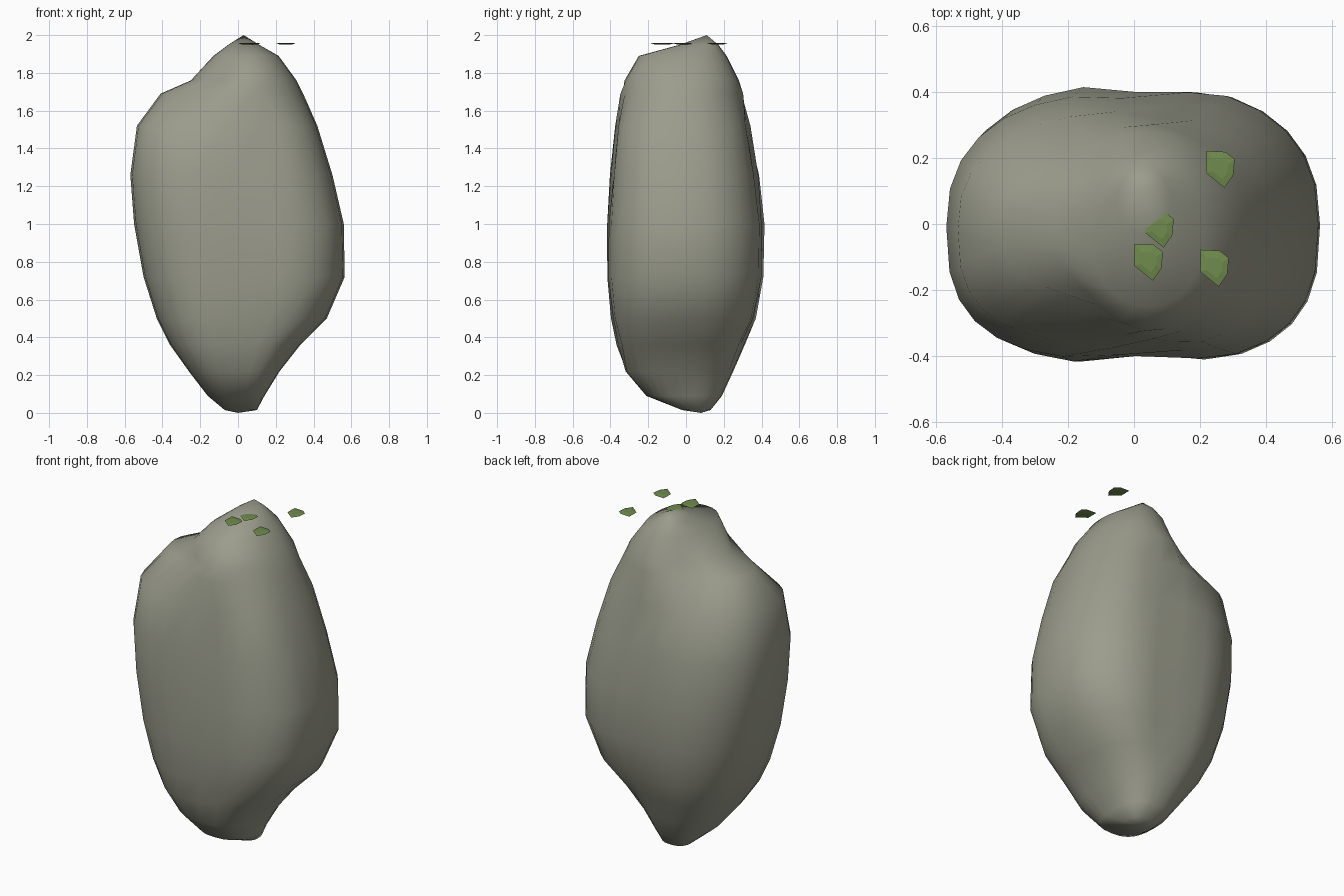
import bpy, bmesh, math

if "Cube" in bpy.data.objects:
    bpy.data.objects.remove(bpy.data.objects["Cube"])


def material(name, rgb):
    m = bpy.data.materials.new(name)
    m.diffuse_color = (*rgb, 1)
    m.use_nodes = True
    m.node_tree.nodes["Principled BSDF"].inputs["Base Color"].default_value = m.diffuse_color
    return m


stone = material("grey green stone", (0.33, 0.335, 0.265))
moss = material("moss green", (0.16, 0.26, 0.075))


def finish(bm, name, mat, smooth):
    bmesh.ops.recalc_face_normals(bm, faces=bm.faces)
    for f in bm.faces:
        f.smooth = smooth
    me = bpy.data.meshes.new(name)
    bm.to_mesh(me)
    bm.free()
    me.materials.append(mat)
    ob = bpy.data.objects.new(name, me)
    bpy.context.collection.objects.link(ob)
    return ob


def loft(bm, rings):
    for a, b in zip(rings, rings[1:]):
        n = len(a)
        for i in range(n):
            j = (i + 1) % n
            bm.faces.new((a[i], a[j], b[j], b[i]))


# Boulder: cross-sections as z, x min, x max, y min, y max
SECTIONS = [
    (0.015, -0.07, 0.10, -0.02, 0.13),
    (0.09, -0.16, 0.14, -0.21, 0.19),
    (0.22, -0.26, 0.22, -0.32, 0.25),
    (0.36, -0.36, 0.33, -0.375, 0.32),
    (0.50, -0.43, 0.47, -0.405, 0.38),
    (0.72, -0.50, 0.565, -0.425, 0.42),
    (1.00, -0.55, 0.56, -0.425, 0.425),
    (1.26, -0.57, 0.50, -0.41, 0.395),
    (1.52, -0.535, 0.42, -0.39, 0.355),
    (1.69, -0.41, 0.345, -0.355, 0.31),
    (1.76, -0.25, 0.31, -0.325, 0.28),
    (1.89, -0.13, 0.215, -0.25, 0.215),
    (1.95, -0.05, 0.11, -0.03, 0.17),
]
SEG = 28


def rounded(v, power):
    return math.copysign(abs(v) ** (2 / power), v)


bm = bmesh.new()
rings = []
for z, x0, x1, y0, y1 in SECTIONS:
    ring = []
    for i in range(SEG):
        a = 2 * math.pi * i / SEG
        # front corners are squarer than the back ones
        power = 2.8 if math.sin(a) < 0 else 2.4
        if z > 1.6:
            power = 2.2
        x = (x0 + x1) / 2 + (x1 - x0) / 2 * rounded(math.cos(a), power)
        y = (y0 + y1) / 2 + (y1 - y0) / 2 * rounded(math.sin(a), power)
        # shallow upright grooves in the front and back
        y *= 1 - 0.08 * math.exp(-((x - 0.07) / 0.11) ** 2) * (0.3 < z < 1.6)
        # the left shoulder narrows to a ridge
        if 1.6 < z < 1.85 and x < 0:
            y *= 1 - 0.35 * min(1, -x / 0.22)
        elif 1.45 < z < 1.6 and x < 0:
            y *= 1 - 0.08 * min(1, -x / 0.25)
        ring.append(bm.verts.new((x, y, z)))
    rings.append(ring)
loft(bm, rings)
for ring, tip in ((rings[0], (0.0, 0.08, 0.0)), (rings[-1], (0.03, 0.11, 2.0))):
    v = bm.verts.new(tip)
    for i in range(SEG):
        bm.faces.new((ring[i], ring[(i + 1) % SEG], v))
finish(bm, "boulder", stone, True)

# Moss flakes: thin lens-shaped plates at the crown
OUTLINE = [(-0.043, 0.055), (0.015, 0.052), (0.043, 0.03), (0.038, -0.02),
           (0.012, -0.057), (-0.044, -0.012)]
for k, (cx, cy) in enumerate([(0.263, 0.167), (0.078, -0.015),
                              (0.045, -0.115), (0.245, -0.133)]):
    bm = bmesh.new()
    layers = [[bm.verts.new((cx + x * s, cy + y * s, 1.955 + dz)) for x, y in OUTLINE]
              for s, dz in ((0.55, -0.004), (1, 0), (0.55, 0.004))]
    loft(bm, layers)
    bm.faces.new(layers[0])
    bm.faces.new(layers[-1])
    finish(bm, f"moss_flake_{k + 1}", moss, False)
